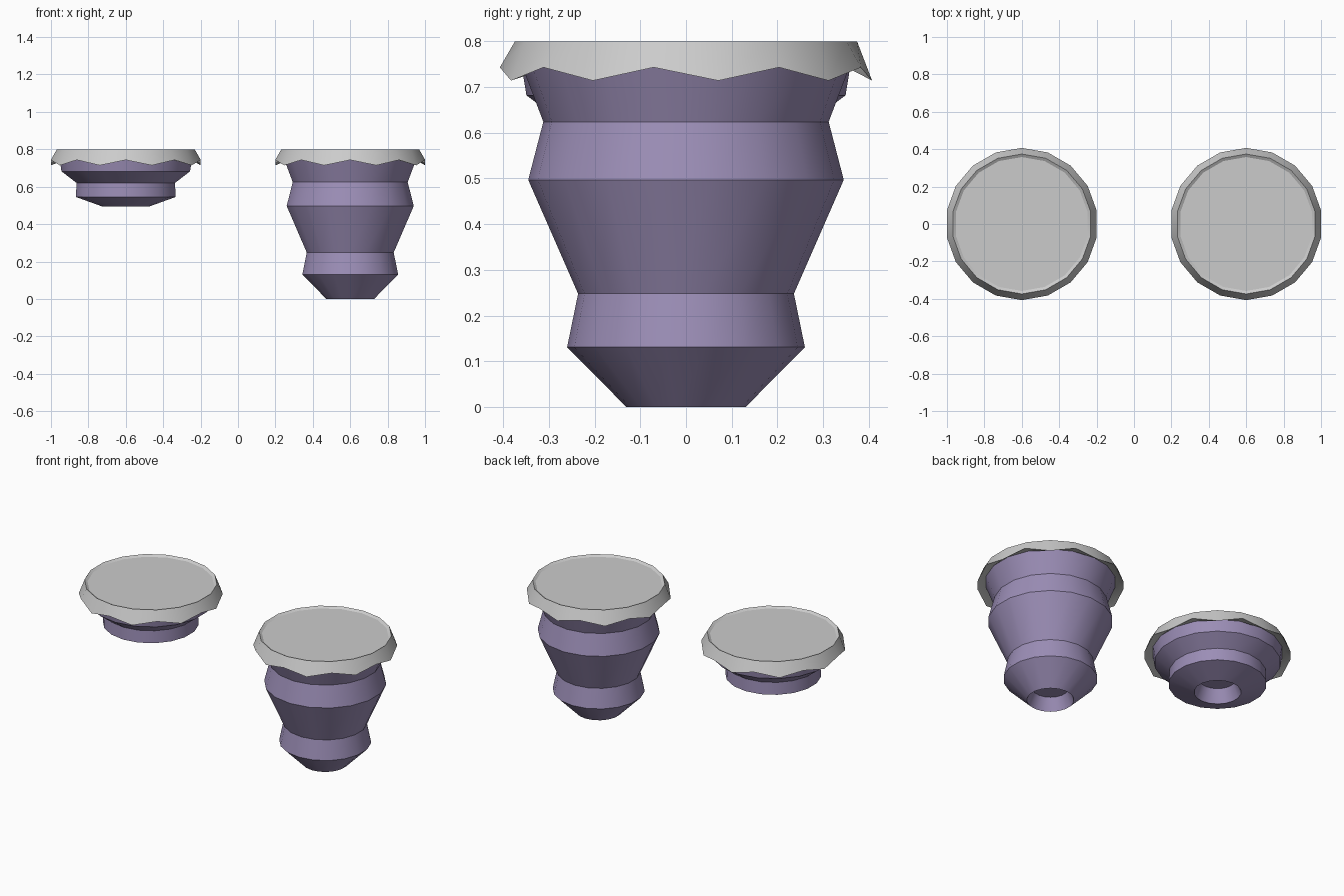
import bpy, bmesh, math

if "Cube" in bpy.data.objects:
    bpy.data.objects.remove(bpy.data.objects["Cube"])

SIDES = 18


def lathe(name, rings, cx, material=None):
    """Stack of 18-sided rings (radius, z, zigzag drop), capped at both ends."""
    bm = bmesh.new()
    loops = []
    for radius, z, drop in rings:
        loop = []
        for k in range(SIDES):
            a = math.radians(10 + 20 * k)
            dz = drop if k % 2 == 0 else 0
            loop.append(bm.verts.new((radius * math.cos(a), radius * math.sin(a), z - dz)))
        loops.append(loop)
    for lo, hi in zip(loops, loops[1:]):
        for k in range(SIDES):
            n = (k + 1) % SIDES
            bm.faces.new((lo[k], lo[n], hi[n], hi[k]))
    bm.faces.new(loops[0][::-1])
    bm.faces.new(loops[-1])
    bmesh.ops.recalc_face_normals(bm, faces=bm.faces)
    mesh = bpy.data.meshes.new(name)
    bm.to_mesh(mesh)
    bm.free()
    obj = bpy.data.objects.new(name, mesh)
    obj.location.x = cx
    bpy.context.collection.objects.link(obj)
    if material:
        mesh.materials.append(material)
    bpy.ops.object.select_all(action='DESELECT')
    obj.select_set(True)
    bpy.context.view_layer.objects.active = obj
    bpy.ops.object.shade_smooth_by_angle(angle=math.radians(30))
    return obj


rock = bpy.data.materials.new("purple_rock")
rock.diffuse_color = (0.33, 0.27, 0.47, 1)
rock.use_nodes = True
rock.node_tree.nodes["Principled BSDF"].inputs["Base Color"].default_value = rock.diffuse_color

# Grey top slab: underside, jagged overhang, upper lip, slightly sunken floor
slab = [(0.36, 0.75, 0), (0.407, 0.743, 0.029), (0.374, 0.80, 0), (0.358, 0.79, 0)]

# Rock profiles, from the roof of the bottom hollow outwards and up to the slab
tall = [(0.10, 0.075), (0.13, 0), (0.26, 0.131), (0.236, 0.248),
        (0.345, 0.497), (0.312, 0.624), (0.36, 0.75)]
short = [(0.10, 0.575), (0.13, 0.495), (0.271, 0.545), (0.267, 0.62),
         (0.349, 0.682), (0.36, 0.75)]

for label, cx, profile in (("tall", 0.6, tall), ("short", -0.6, short)):
    lathe(label + "_platform_top", slab, cx)
    lathe(label + "_platform_rock", [(r, z, 0) for r, z in profile], cx, rock)
